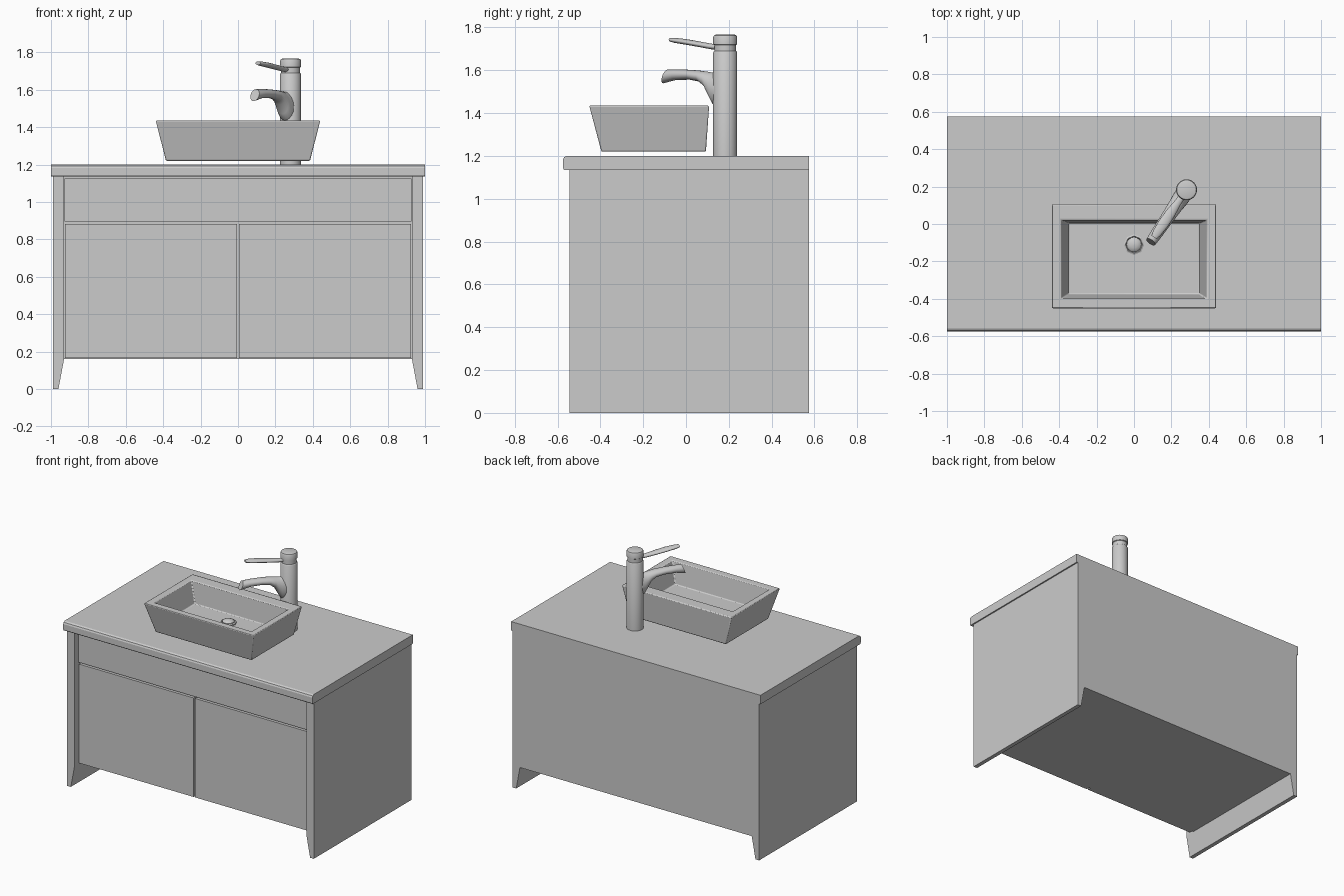
import bpy, bmesh, math
from mathutils import Matrix, Vector

if "Cube" in bpy.data.objects:
    bpy.data.objects.remove(bpy.data.objects["Cube"])


def finish(name, bm, smooth=None, bevel=0, segments=2):
    bmesh.ops.recalc_face_normals(bm, faces=bm.faces)
    me = bpy.data.meshes.new(name)
    bm.to_mesh(me)
    bm.free()
    ob = bpy.data.objects.new(name, me)
    bpy.context.collection.objects.link(ob)
    if bevel:
        mod = ob.modifiers.new("soft_edges", 'BEVEL')
        mod.width, mod.segments = bevel, segments
    if smooth:
        bpy.ops.object.select_all(action='DESELECT')
        bpy.context.view_layer.objects.active = ob
        ob.select_set(True)
        bpy.ops.object.shade_smooth_by_angle(angle=math.radians(smooth))
    return ob


def loft(name, rings, **kw):
    """Skin a list of equal-length point rings and cap both ends."""
    bm = bmesh.new()
    loops = [[bm.verts.new(p) for p in r] for r in rings]
    n = len(loops[0])
    for a, b in zip(loops, loops[1:]):
        for i in range(n):
            bm.faces.new((a[i], a[(i + 1) % n], b[(i + 1) % n], b[i]))
    bm.faces.new(loops[0])
    bm.faces.new(loops[-1])
    return finish(name, bm, **kw)


def rect(x0, x1, y0, y1, z):
    return [(x0, y0, z), (x1, y0, z), (x1, y1, z), (x0, y1, z)]


def box(name, x0, x1, y0, y1, z0, z1):
    return loft(name, [rect(x0, x1, y0, y1, z0), rect(x0, x1, y0, y1, z1)])


def lathe(name, x, y, profile, n=32, smooth=35):
    rings = [[(x + r * math.cos(2 * math.pi * i / n), y + r * math.sin(2 * math.pi * i / n), z)
              for i in range(n)] for r, z in profile]
    return loft(name, rings, smooth=smooth)


# Countertop with eased front edge
top_profile = [(-.55, 1.135), (-.57, 1.135), (-.575, 1.143), (-.575, 1.182), (-.57, 1.193),
               (-.558, 1.2), (.575, 1.2), (.575, 1.135)]
loft("countertop", [[(x, y, z) for y, z in top_profile] for x in (-1, 1)])

# Side panels with tapered feet
for side, s in (("left", -1), ("right", 1)):
    prof = [(.99, 0), (.96, 0), (.93, .16), (.93, 1.135), (.99, 1.135)]
    loft(side + "_side_panel", [[(s * x, y, z) for x, z in prof] for y in (-.545, .575)])
    a, b = sorted((s * .006, s * .924))
    box(side + "_door", a, b, -.5, -.47, .165, .883)

# Cabinet body and drawer front
box("cabinet_body", -.93, .93, -.47, .575, .16, 1.135)
box("drawer_front", -.928, .928, -.5, -.47, .895, 1.125)

# Vessel basin
loft("basin", [rect(-.385, .385, -.395, .093, 1.22), rect(-.44, .44, -.452, .108, 1.435),
               rect(-.39, .39, -.40, .02, 1.435), rect(-.35, .35, -.375, .005, 1.28)],
     smooth=40, bevel=.006)

# Drain
lathe("drain_ring", 0, -.11, [(.055, 1.275), (.055, 1.288), (.046, 1.292), (.04, 1.282)], n=8, smooth=None)
lathe("drain_plug", 0, -.11, [(.04, 1.28), (.04, 1.294), (.033, 1.301), (.018, 1.306), (.004, 1.308)], n=16)

# Tap column, neck and cap
TX, TY = .281, .183
lathe("tap_column", TX, TY, [(.056, 1.2), (.056, 1.683), (.053, 1.688), (.051, 1.69), (.051, 1.718),
                             (.056, 1.721), (.056, 1.755), (.052, 1.763), (.044, 1.766)])

AIM = Matrix.Translation((TX, TY, 0)) @ Matrix.Rotation(math.atan2(-.285, -.195), 4, 'Z')


def arm(name, sections, n=20):
    """Elliptical tube; each section is reach, height, half width, half height, slant."""
    rings = []
    for d, z, w, h, slant in sections:
        ring = []
        for i in range(n):
            t = 2 * math.pi * i / n
            c, s = math.cos(t), math.sin(t)
            ring.append(AIM @ Vector((d - slant * s, w * c, z + h * s)))
        rings.append(ring)
    return loft(name, rings, smooth=40)


# Spout with flared root
arm("tap_spout", [(.02, 1.505, .045, .085, 0), (.06, 1.513, .045, .076, 0), (.078, 1.53, .043, .06, 0),
                  (.105, 1.557, .04, .037, 0), (.14, 1.572, .038, .026, 0), (.2, 1.579, .035, .023, 0),
                  (.28, 1.579, .032, .025, .002), (.338, 1.571, .028, .032, .012)])

# Lever handle
arm("tap_lever", [(.02, 1.706, .018, .013, 0), (.08, 1.711, .019, .013, 0), (.15, 1.722, .027, .013, 0),
                  (.22, 1.732, .029, .013, 0), (.28, 1.739, .024, .012, 0), (.308, 1.742, .017, .009, 0)])
